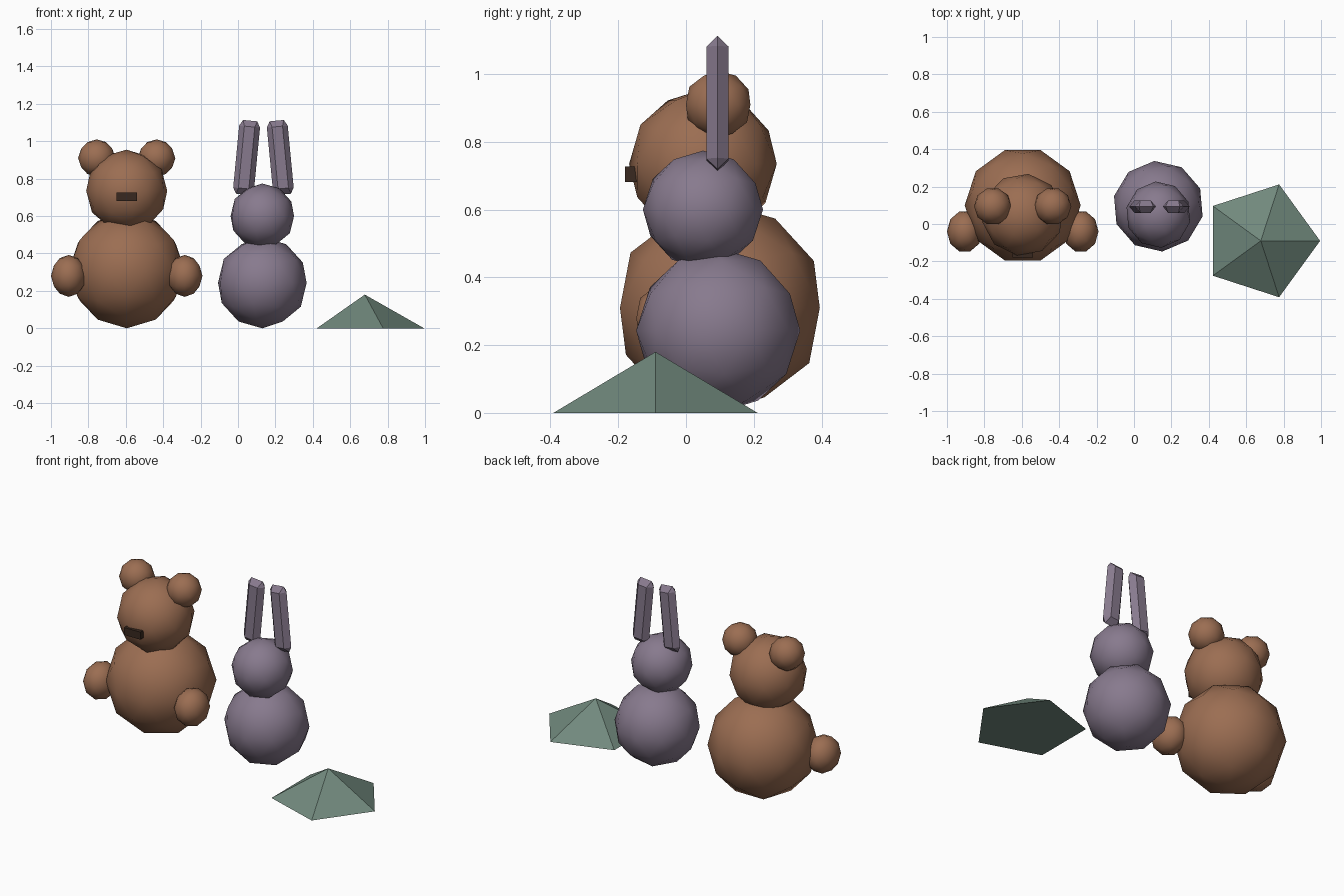
import bpy, bmesh
from math import radians, sin, cos, pi
from mathutils import Matrix

if "Cube" in bpy.data.objects:
    bpy.data.objects.remove(bpy.data.objects["Cube"])


def material(name, rgb):
    m = bpy.data.materials.new(name)
    m.diffuse_color = (*rgb, 1)
    m.use_nodes = True
    m.node_tree.nodes["Principled BSDF"].inputs["Base Color"].default_value = m.diffuse_color
    return m


BROWN = material("brown", (0.33, 0.155, 0.085))
MAUVE = material("mauve", (0.245, 0.195, 0.27))
GREEN = material("green", (0.165, 0.25, 0.205))
DARK = material("dark", (0.04, 0.022, 0.014))


def add(name, bm, mat, smooth=False):
    me = bpy.data.meshes.new(name)
    bmesh.ops.recalc_face_normals(bm, faces=bm.faces)
    bm.to_mesh(me)
    bm.free()
    ob = bpy.data.objects.new(name, me)
    bpy.context.collection.objects.link(ob)
    me.materials.append(mat)
    me.polygons.foreach_set("use_smooth", [smooth] * len(me.polygons))
    return ob


def ball(name, centre, radii, mat, turn=90):
    bm = bmesh.new()
    bmesh.ops.create_icosphere(bm, subdivisions=2, radius=1)
    mtx = Matrix.Translation(centre) @ Matrix.Diagonal((*radii, 1)) @ Matrix.Rotation(radians(turn), 4, 'Z')
    bm.transform(mtx)
    return add(name, bm, mat, True)


# Bear figure
BX = -0.595
ball("bear_body", (BX, 0.1, 0.31), (0.31, 0.31, 0.31), BROWN)
ball("bear_head", (BX, 0.05, 0.735), (0.22, 0.22, 0.22), BROWN, 100)
for side, label in ((-1, "left"), (1, "right")):
    ball(f"bear_{label}_arm", (BX + side * 0.31, -0.04, 0.28), (0.095, 0.112, 0.112), BROWN)
    ball(f"bear_{label}_ear", (BX + side * 0.16, 0.095, 0.91), (0.1, 0.1, 0.1), BROWN)

# Nose block
bm = bmesh.new()
bmesh.ops.create_cube(bm, size=1)
bm.transform(Matrix.Translation((BX, -0.15, 0.704)) @ Matrix.Diagonal((0.11, 0.06, 0.046, 1)))
add("bear_nose", bm, DARK)

# Rabbit figure
RX = 0.13
ball("rabbit_body", (RX, 0.095, 0.243), (0.243, 0.243, 0.243), MAUVE, 5)
ball("rabbit_head", (RX, 0.05, 0.6), (0.174, 0.178, 0.174), MAUVE, 5)


# Long ear: hexagonal bar closed by a ridge at each end
def long_ear(name, centre, tilt):
    bm = bmesh.new()
    for z, tip in ((-0.166, -0.198), (0.166, 0.198)):
        for i in range(6):
            a = i * pi / 3
            bm.verts.new((0.056 * cos(a), 0.038 * sin(a), z))
        for x in (-0.038, 0.038):
            bm.verts.new((x, 0, tip))
    bmesh.ops.convex_hull(bm, input=bm.verts)
    bmesh.ops.dissolve_limit(bm, angle_limit=radians(1), verts=bm.verts, edges=bm.edges)
    bm.transform(Matrix.Translation(centre) @ Matrix.Rotation(radians(tilt), 4, 'Y'))
    add(name, bm, MAUVE)


for side, label in ((-1, "left"), (1, "right")):
    long_ear(f"rabbit_{label}_ear", (RX + 0.006 + side * 0.09, 0.093, 0.913), -side * 5.5)

# Five-sided low mound
bm = bmesh.new()
bmesh.ops.create_cone(bm, cap_ends=True, segments=5, radius1=0.317, radius2=0, depth=0.18)
bmesh.ops.remove_doubles(bm, verts=bm.verts, dist=1e-5)
bm.transform(Matrix.Translation((0.678, -0.09, 0.09)) @ Matrix.Rotation(radians(-90), 4, 'Z'))
add("mound", bm, GREEN)
